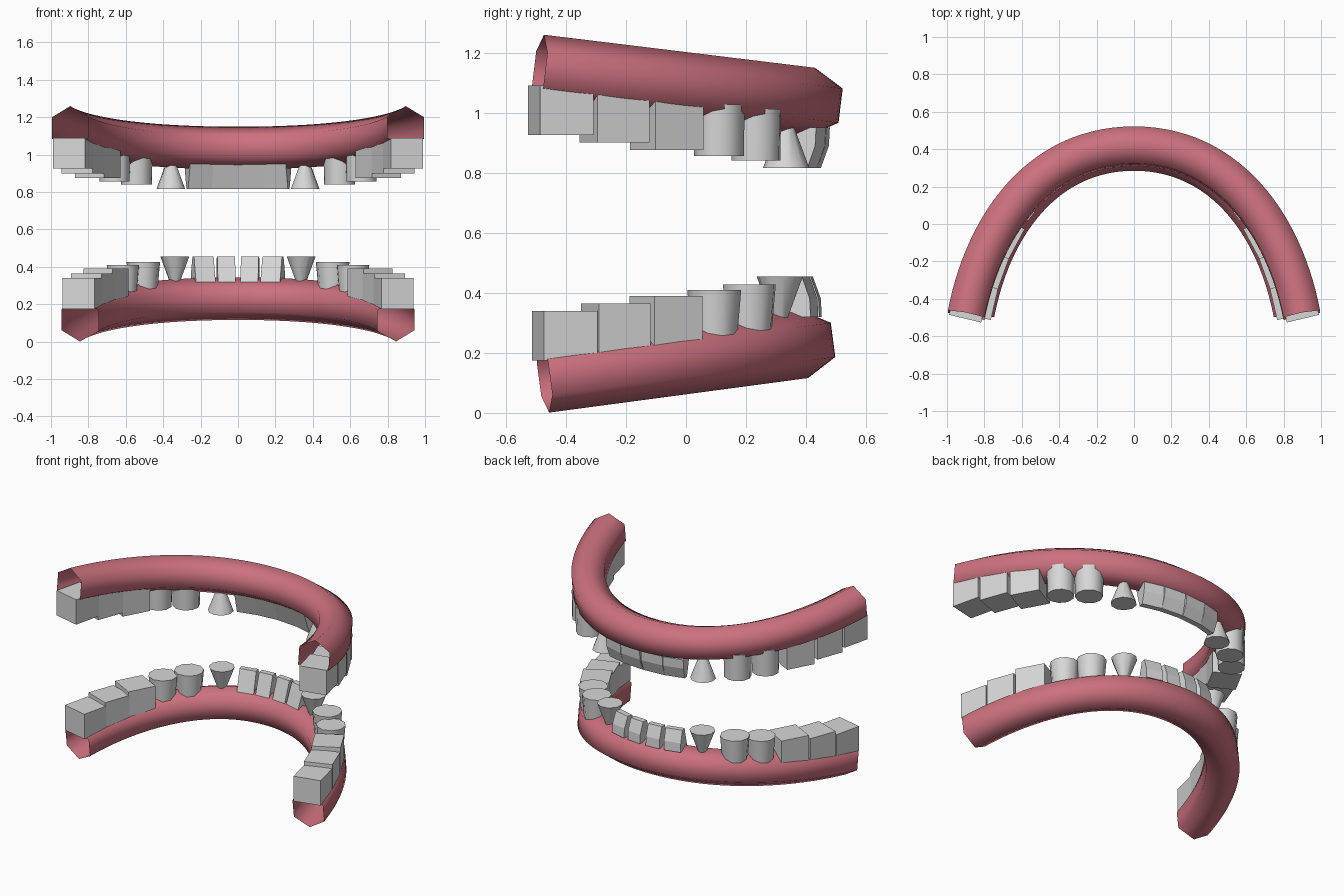
import bpy, bmesh, math
from mathutils import Vector

if "Cube" in bpy.data.objects:
    bpy.data.objects.remove(bpy.data.objects["Cube"])


def material(name, rgb):
    m = bpy.data.materials.new(name)
    m.diffuse_color = (*rgb, 1)
    m.use_nodes = True
    m.node_tree.nodes["Principled BSDF"].inputs["Base Color"].default_value = m.diffuse_color
    return m


GUM = material("gum_pink", (0.60, 0.165, 0.21))
TOOTH = material("tooth_grey", (0.68, 0.68, 0.68))

# Each jaw: half-arch control points in plan, and height at the back end and at the apex
JAWS = {
    "upper": dict(pts=[(0, .416), (.50, .416), (.802, .003), (.897, -.487)], z=(1.145, 1.035)),
    "lower": dict(pts=[(0, .391), (.47, .391), (.755, -.003), (.845, -.471)], z=(.115, .230)),
}


def arch(jaw, t):
    """Plan point and unit tangent on the half arch, t=0 apex, t=1 back end."""
    a, b, c, d = (Vector(p) for p in JAWS[jaw]["pts"])
    s = 1 - t
    p = a * s**3 + b * 3 * s * s * t + c * 3 * s * t * t + d * t**3
    tan = (b - a) * s * s + (c - b) * 2 * s * t + (d - c) * t * t
    return p, tan.normalized()


def make_object(name, bm, mat, smooth_angle=None, mirror=True):
    bmesh.ops.recalc_face_normals(bm, faces=bm.faces[:])
    me = bpy.data.meshes.new(name)
    bm.to_mesh(me)
    bm.free()
    me.materials.append(mat)
    ob = bpy.data.objects.new(name, me)
    bpy.context.collection.objects.link(ob)
    if smooth_angle:
        bpy.ops.object.select_all(action='DESELECT')
        ob.select_set(True)
        bpy.context.view_layer.objects.active = ob
        bpy.ops.object.shade_smooth_by_angle(angle=math.radians(smooth_angle))
    if mirror:
        ob.modifiers.new("mirror", 'MIRROR')
    return ob


def bridge(bm, rings):
    n = len(rings[0])
    for r0, r1 in zip(rings, rings[1:]):
        for i in range(n):
            j = (i + 1) % n
            bm.faces.new((r0[i], r0[j], r1[j], r1[i]))


def gum(jaw):
    """Open six-sided tube swept round the tilted arch."""
    z_end, z_apex = JAWS[jaw]["z"]
    y_apex, y_end = JAWS[jaw]["pts"][0][1], JAWS[jaw]["pts"][3][1]
    slope = (z_apex - z_end) / (y_apex - y_end)
    up = Vector((0, -slope, 1)).normalized()
    bm = bmesh.new()
    rings, n = [], 28
    for k in range(-n, n + 1):
        p, tan = arch(jaw, abs(k) / n)
        sx = -1 if k < 0 else 1
        pos = Vector((sx * p.x, p.y, z_end + slope * (p.y - y_end)))
        t3 = Vector((tan.x, sx * tan.y, slope * sx * tan.y)).normalized()
        side = up.cross(t3)
        ring = []
        for i in range(6):
            a = math.radians(90 + 60 * i)
            ring.append(bm.verts.new(pos + .115 * (math.cos(a) * side + math.sin(a) * up)))
        rings.append(ring)
    bridge(bm, rings)
    make_object(jaw + "_gum", bm, GUM, 70, mirror=False)


def tooth(jaw, name, t, sections, smooth_angle=None):
    """Loft sections of (along, outward, z) points, set at t on the arch."""
    p, tan = arch(jaw, t)
    out = Vector((-tan.y, tan.x))
    bm = bmesh.new()
    rings = []
    for sec in sections:
        ring = []
        for u, v, z in sec:
            q = p + tan * u + out * v
            ring.append(bm.verts.new((q.x, q.y, z)))
        rings.append(ring)
    bridge(bm, rings)
    bm.faces.new(rings[0])
    bm.faces.new(rings[-1])
    make_object(jaw + "_" + name, bm, TOOTH, smooth_angle)


def rect(w, v0, v1, z):
    return [(-w / 2, v0, z), (w / 2, v0, z), (w / 2, v1, z), (-w / 2, v1, z)]


def disc(r, z, v=0.0, n=10):
    angles = [2 * math.pi * (i + .5) / n + math.pi / 2 for i in range(n)]
    return [(r * math.cos(a), v + r * math.sin(a), z) for a in angles]


for jaw in JAWS:
    upper = jaw == "upper"
    d = 1 if upper else -1            # direction from crown to root
    gum(jaw)

    # Block molars, from the back forward: position and crown height
    crowns = (.925, .90, .875) if upper else (.34, .365, .39)
    for i, (t, z) in enumerate(zip((.952, .825, .69), crowns)):
        tooth(jaw, f"molar_{i + 1}", t, [rect(.183, -.088, .088, z),
                                         rect(.183, -.088, .088, z + d * .165)])

    # Round premolars
    crowns = (.855, .84) if upper else (.41, .427)
    r0, r1 = (.083, .086) if upper else (.09, .075)
    v = .02 if upper else .012
    for i, (t, z) in enumerate(zip((.55, .425), crowns)):
        tooth(jaw, f"premolar_{i + 1}", t, [disc(r0, z, v),
                                            disc(r1, z + d * .172, v)], 40)

    # Conical canine, narrow end in the gum
    z = .815 if upper else .455
    tooth(jaw, "canine", .268, [disc(.078, z), disc(.026, z + d * .14)], 40)

    # Wedge incisors: thin cutting edge, thicker root
    widths = (.148, .13) if upper else (.095, .108)
    for i, (t, w) in enumerate(zip((.05, .145) if upper else (.046, .138), widths)):
        tooth(jaw, f"incisor_{i + 1}", t, [rect(w, -.005, .03, z),
                                           rect(w, -.03, .057, z + d * .075),
                                           rect(w, -.05, .06, z + d * .135)])
